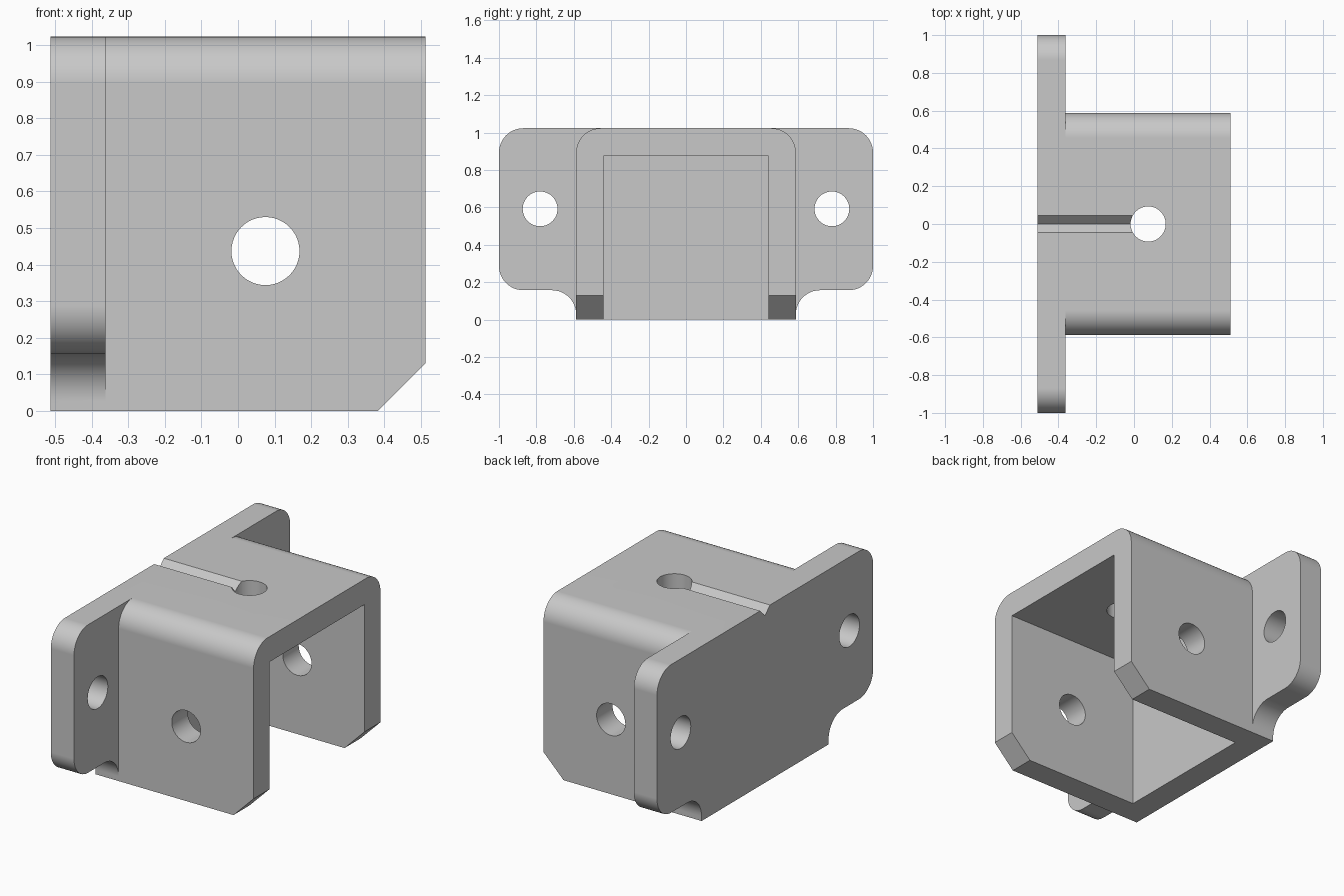
import bpy, bmesh, math

cube = bpy.data.objects.get("Cube")
if cube:
    bpy.data.objects.remove(cube, do_unlink=True)

X0, X1 = -0.512, 0.512      # back and open end
XP = -0.362                 # inner face of mounting plate
H, W, R = 1.023, 0.587, 0.13
WI, HI = 0.44, 0.875        # cavity half width and height
FZ = 0.157                  # underside of the ears

grey = bpy.data.materials.new("light grey")
grey.use_nodes = True
grey.diffuse_color = (0.58, 0.58, 0.58, 1)
grey.node_tree.nodes["Principled BSDF"].inputs["Base Color"].default_value = (0.58, 0.58, 0.58, 1)


def arc(cx, cy, r, a0, a1, n=12):
    return [(cx + r * math.cos(math.radians(a0 + (a1 - a0) * i / n)),
             cy + r * math.sin(math.radians(a0 + (a1 - a0) * i / n))) for i in range(n + 1)]


def prism(name, pts, axis, lo, hi):
    """Extrude a 2D profile along x, y or z between lo and hi."""
    place = {"x": lambda a, b, t: (t, a, b),
             "y": lambda a, b, t: (a, t, b),
             "z": lambda a, b, t: (a, b, t)}[axis]
    bm = bmesh.new()
    low = [bm.verts.new(place(a, b, lo)) for a, b in pts]
    high = [bm.verts.new(place(a, b, hi)) for a, b in pts]
    n = len(pts)
    bm.faces.new(low)
    bm.faces.new(high)
    for i in range(n):
        j = (i + 1) % n
        bm.faces.new((low[i], low[j], high[j], high[i]))
    bmesh.ops.recalc_face_normals(bm, faces=bm.faces)
    mesh = bpy.data.meshes.new(name)
    bm.to_mesh(mesh)
    bm.free()
    mesh.materials.append(grey)
    ob = bpy.data.objects.new(name, mesh)
    bpy.context.collection.objects.link(ob)
    return ob


def combine(target, tool, operation):
    """Apply an exact boolean and discard the tool."""
    tool.hide_render = True
    mod = target.modifiers.new("boolean", "BOOLEAN")
    mod.operation, mod.object, mod.solver = operation, tool, "EXACT"
    bpy.context.view_layer.objects.active = target
    bpy.ops.object.modifier_apply(modifier=mod.name)
    bpy.data.objects.remove(tool, do_unlink=True)


def hole(axis, cx, cy, lo, hi, r=0.093):
    return prism("hole_cutter", arc(cx, cy, r, 0, 360, 48)[:-1], axis, lo, hi)


# Mounting plate with rounded ears and concave fillets below them
half = ([(W, 0)] + arc(W + R, FZ - R, R, 180, 90)
        + arc(1 - R, FZ + R, R, -90, 0) + arc(1 - R, H - R, R, 0, 90))
bracket = prism("bracket", half + [(-y, z) for y, z in reversed(half)], "x", X0, XP)

# U-shaped channel with rounded top edges
outer = [(W, 0)] + arc(W - R, H - R, R, 0, 90)
inner = [(-WI, 0), (-WI, HI), (WI, HI), (WI, 0)]
channel = prism("channel", outer + [(-y, z) for y, z in reversed(outer)] + inner, "x", XP, X1)
combine(bracket, channel, "UNION")

# Chamfered lower corners at the open end
c = 0.13
combine(bracket, prism("chamfer_cutter", [(X1 - c - 0.1, -0.1), (X1 + 0.1, -0.1), (X1 + 0.1, c + 0.1)],
                       "y", -0.8, 0.8), "DIFFERENCE")

# V groove from the plate to the top hole
combine(bracket, prism("groove_cutter", [(0, H - 0.045), (0.065, H + 0.02), (-0.065, H + 0.02)],
                       "x", X0 - 0.1, 0.075), "DIFFERENCE")

# Top hole, cross hole through both walls, and ear holes
combine(bracket, hole("z", 0.075, 0, 0.7, 1.2), "DIFFERENCE")
combine(bracket, hole("y", 0.075, 0.437, -0.8, 0.8), "DIFFERENCE")
for s in (-1, 1):
    combine(bracket, hole("x", s * 0.78, 0.592, -0.7, -0.2), "DIFFERENCE")

# Smooth fillets and bores, flat faces kept flat
bpy.ops.object.select_all(action="DESELECT")
bracket.select_set(True)
bpy.context.view_layer.objects.active = bracket
bpy.ops.object.shade_smooth_by_angle(angle=math.radians(30))
normals = bracket.modifiers.new("weighted_normals", "WEIGHTED_NORMAL")
normals.keep_sharp = True
